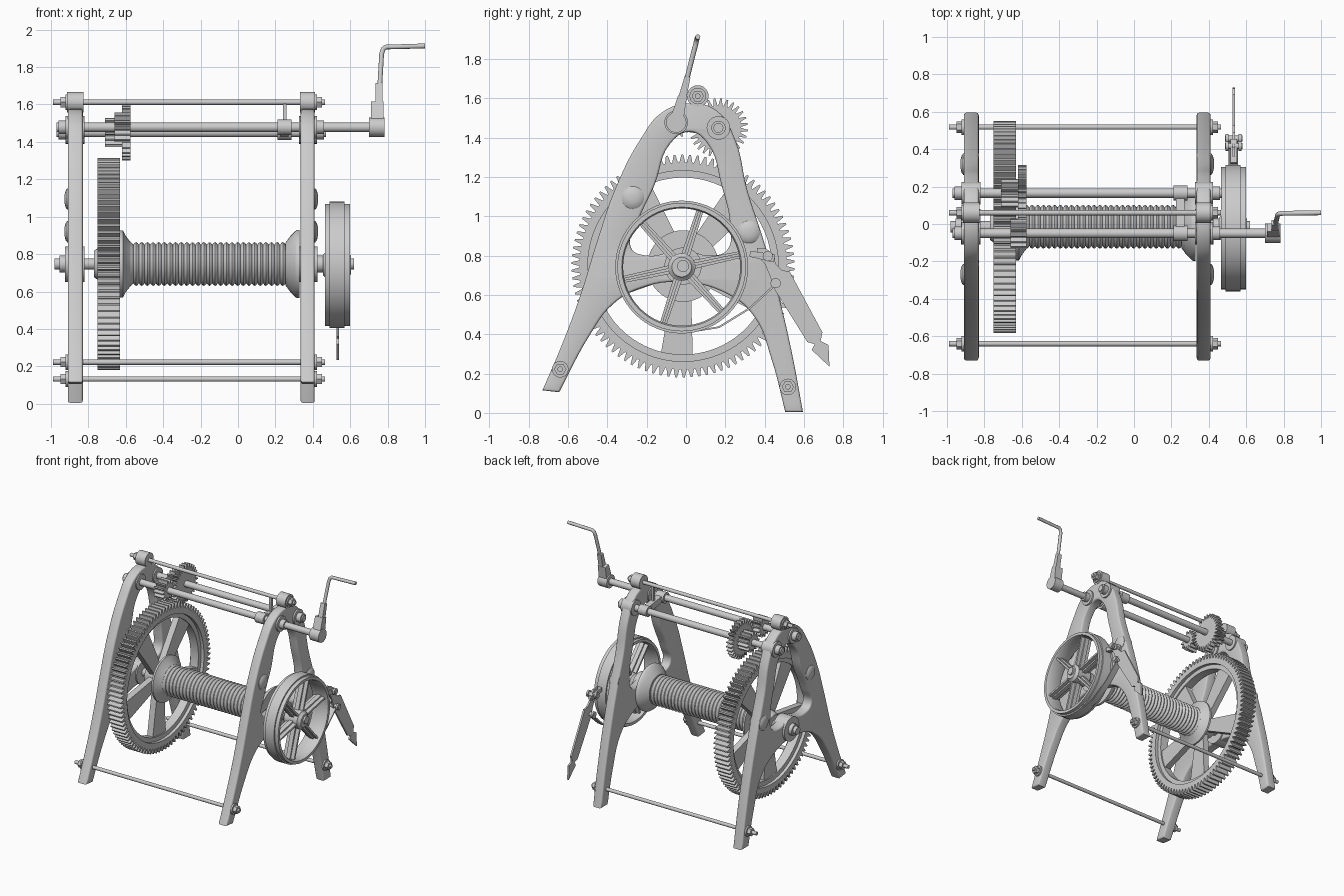
import bpy, bmesh
from math import sin, cos, pi, radians, hypot

if "Cube" in bpy.data.objects:
    bpy.data.objects.remove(bpy.data.objects["Cube"])

def link(name, data):
    ob = bpy.data.objects.new(name, data)
    bpy.context.collection.objects.link(ob)
    return ob

def lathe(name, prof, y, z, n=32, closed=False):
    """Spin (x, radius) points about an x-axis line through (y, z)."""
    bm = bmesh.new()
    rings = [[bm.verts.new((x, y + r*cos(2*pi*i/n), z + r*sin(2*pi*i/n))) for i in range(n)]
             for x, r in prof]
    pairs = list(zip(rings, rings[1:]))
    if closed:
        pairs.append((rings[-1], rings[0]))
    else:
        bm.faces.new(rings[0])
        bm.faces.new(rings[-1])
    for a, b in pairs:
        for i in range(n):
            j = (i + 1) % n
            bm.faces.new((a[i], a[j], b[j], b[i]))
    bmesh.ops.recalc_face_normals(bm, faces=bm.faces)
    me = bpy.data.meshes.new(name)
    bm.to_mesh(me)
    bm.free()
    return link(name, me)

def cyl(name, x0, x1, y, z, r, n=24):
    return lathe(name, [(x0, r), (x1, r)], y, z, n)

def plate(name, loops, x0, x1, bevel=0.0, smooth=False):
    """Extrude closed (y, z) outlines along x; inner loops become holes."""
    cu = bpy.data.curves.new(name, 'CURVE')
    cu.dimensions, cu.fill_mode = '2D', 'BOTH'
    cu.extrude = (x1 - x0)/2 - bevel
    cu.bevel_depth, cu.offset, cu.bevel_resolution = bevel, -bevel, 2
    for pts in loops:
        sp = cu.splines.new('BEZIER' if smooth else 'POLY')
        sp.use_cyclic_u = True
        if smooth:
            sp.resolution_u = 6
            sp.bezier_points.add(len(pts) - 1)
            for b, p in zip(sp.bezier_points, pts):
                b.co = (p[0], p[1], 0)
            for b, p in zip(sp.bezier_points, pts):
                b.handle_left_type = b.handle_right_type = 'VECTOR' if p[1] < 0.12 else 'AUTO'
        else:
            sp.points.add(len(pts) - 1)
            for b, p in zip(sp.points, pts):
                b.co = (p[0], p[1], 0, 1)
    ob = link(name, cu)
    ob.rotation_euler = (pi/2, 0, pi/2)
    ob.location.x = (x0 + x1)/2
    return ob

def bar(name, p, q, w0, w1, x0, x1):
    """Flat tapered bar between two (y, z) points."""
    d = hypot(q[0]-p[0], q[1]-p[1])
    ny, nz = -(q[1]-p[1])/d/2, (q[0]-p[0])/d/2
    return plate(name, [[(p[0]+ny*w0, p[1]+nz*w0), (q[0]+ny*w1, q[1]+nz*w1),
                         (q[0]-ny*w1, q[1]-nz*w1), (p[0]-ny*w0, p[1]-nz*w0)]], x0, x1)

def circle(y, z, r, n=64):
    return [(y + r*cos(2*pi*i/n), z + r*sin(2*pi*i/n)) for i in range(n)]

def teeth(y, z, root, tip, n):
    steps = ((0, root), (.2, root), (.48, tip), (.72, tip))
    return [(y + r*cos(2*pi*(i+f)/n), z + r*sin(2*pi*(i+f)/n)) for i in range(n) for f, r in steps]

def polar(y, z, r, deg):
    return (y + r*cos(radians(deg)), z + r*sin(radians(deg)))

AY, AZ = -0.015, 0.747           # main axle
CRANK, IDLER = (-0.05, 1.478), (0.165, 1.45)
TIES = {"top_tie_rod": (0.06, 1.612), "front_tie_rod": (-0.64, 0.222), "back_tie_rod": (0.518, 0.132)}

# side frames: arched legs with a curved web carrying the axle
outer = [(-.73, .115), (-.63, .35), (-.537, .60), (-.45, .88), (-.36, 1.14), (-.233, 1.39),
         (-.12, 1.53), (.02, 1.575), (.16, 1.535), (.25, 1.39), (.31, 1.14), (.40, .86),
         (.476, .58), (.54, .30), (.595, .005), (.505, .005), (.436, .27), (.35, .486),
         (.22, .60), (-.02, .665), (-.23, .635), (-.375, .55), (-.487, .40), (-.645, .105)]
hole = [(.02, 1.43), (-.08, 1.37), (-.16, 1.16), (-.25, .96), (-.28, .84), (-.20, .80),
        (-.02, .83), (.13, .80), (.21, .83), (.225, .95), (.18, 1.16), (.11, 1.37)]
for side, x0, x1, s in (("left", -.91, -.83, -1), ("right", .335, .41, 1)):
    plate(side + "_frame", [outer, hole], x0, x1, .012, True)
    xo, xi = (x1, x0) if s > 0 else (x0, x1)
    cyl(side + "_top_boss", x0 - .003, x1 + .003, *TIES["top_tie_rod"], .055)
    for nm, c in (("crank", CRANK), ("idler", IDLER)):
        cyl(f"{side}_{nm}_bearing", xi - s*.01, xo + s*.012, *c, .06)
        cyl(f"{side}_{nm}_collar", xo, xo + s*.05, *c, .036)
    cyl(side + "_axle_bearing", xi - s*.01, xo + s*.015, AY, AZ, .095)
    cyl(side + "_axle_collar", xo, xo + s*.045, AY, AZ, .045)
    for i, c in enumerate(((-.27, 1.095), (.32, .92))):
        lathe(f"{side}_leg_boss_{i}", [(xi, .057), (xo + s*.003, .057), (xo + s*.012, .045),
                                       (xo + s*.018, .02)], *c, 24)
    # washers and hex nuts on the tie rods
    for nm, c in TIES.items():
        cyl(f"{side}_{nm}_washer", xo, xo + s*.012, *c, .042)
        cyl(f"{side}_{nm}_nut", xo + s*.01, xo + s*.04, *c, .031, 6)
for nm, c in TIES.items():
    cyl(nm, -.99, .465, *c, .014, 16)

# shafts
cyl("main_axle", -.98, .62, AY, AZ, .03)
cyl("crank_shaft", -.97, .78, *CRANK, .025)
cyl("idler_shaft", -.97, .47, *IDLER, .025)

# rope drum with end flanges
N, X0, X1 = 29, -.59, .285
w = (X1 - X0)/N
lathe("rope_drum", [(X0 + w*(i + f/4), .103 + .014*sin(pi*f/4)) for i in range(N) for f in range(4)]
      + [(X1, .103)], AY, AZ, 40)
lathe("left_drum_flange", [(-.63, .18), (-.615, .18), (-.60, .15), (-.575, .118)], AY, AZ, 40)
lathe("right_drum_flange", [(.255, .115), (.28, .15), (.305, .175), (.315, .182), (.33, .182)], AY, AZ, 40)

# main gear: toothed rim, inner lip, five flared spokes, hub
plate("main_gear_rim", [teeth(AY, AZ, .527, .567, 90), circle(AY, AZ, .485, 90)], -.75, -.63)
lathe("main_gear_lip", [(-.725, .49), (-.655, .49), (-.655, .45), (-.725, .45)], AY, AZ, 90, True)
for k in range(5):
    a = -94 + 72*k
    bar(f"main_gear_spoke_{k}", polar(AY, AZ, .08, a), polar(AY, AZ, .465, a), .09, .165, -.715, -.665)
lathe("main_gear_hub", [(-.77, .07), (-.75, .085), (-.63, .11), (-.62, .11)], AY, AZ)

# small gears
plate("idler_gear", [teeth(*IDLER, .115, .15, 28)], -.62, -.575)
plate("idler_pinion", [teeth(*IDLER, .052, .077, 13)], -.71, -.62)
plate("crank_pinion", [teeth(*CRANK, .052, .079, 13)], -.66, -.575)

# shaft latch hanging from the top tie rod
cyl("latch_crank_collar", .21, .285, *CRANK, .042)
cyl("latch_idler_collar", .21, .285, *IDLER, .04)
bar("latch_link", CRANK, IDLER, .05, .05, .225, .27)
bar("latch_post", (.055, 1.46), (.06, 1.61), .02, .02, .24, .26)

# brake wheel, with the strap standing slightly proud of the rim
WY, WZ = -.022, .742
lathe("brake_wheel_rim", [(.465, .327), (.60, .327), (.60, .305), (.585, .298), (.48, .298), (.465, .305)],
      WY, WZ, 64, True)
lathe("brake_strap", [(.49, .338), (.57, .338), (.57, .32), (.49, .32)], WY, WZ, 64, True)
for k in range(6):
    a = 72 + 60*k
    p, q = polar(WY, WZ, .05, a), polar(WY, WZ, .31, a)
    bar(f"brake_wheel_spoke_{k}", p, q, .045, .034, .515, .55)
    bar(f"brake_wheel_spoke_rib_{k}", p, q, .016, .014, .485, .58)
lathe("brake_wheel_hub", [(.455, .055), (.47, .07), (.585, .07), (.595, .055), (.605, .05)], WY, WZ)

# brake lever, links and pins
plate("strap_tail", [[(.02, .408), (.17, .432), (.325, .527), (.46, .65),
                      (.452, .658), (.32, .535), (.165, .44), (.02, .416)]], .505, .555)
bar("upper_link", (.325, .81), (.45, .785), .03, .04, .515, .55)
plate("brake_lever", [[(.36, .84), (.41, .835), (.45, .80), (.455, .76), (.49, .725), (.527, .72),
                       (.694, .41), (.685, .365), (.725, .345), (.73, .235), (.64, .32),
                       (.655, .35), (.618, .36), (.44, .645), (.43, .69), (.40, .76), (.36, .80)]], .526, .54)
for nm, c in (("upper", (.416, .797)), ("lower", (.456, .66))):
    cyl(nm + "_lever_pin", .487, .58, *c, .016, 16)
    for i, x in enumerate((.49, .56)):
        cyl(f"{nm}_pin_collar_{i}", x, x + .015, *c, .026, 16)

# hand crank: hub, stepped arm, bent handle rod
cyl("crank_hub", .70, .782, *CRANK, .052)
bar("crank_lower_arm", CRANK, (-.018, 1.61), .07, .045, .71, .778)
bar("crank_upper_arm", (-.022, 1.59), (.008, 1.71), .042, .03, .735, .772)
cu = bpy.data.curves.new("crank_handle", 'CURVE')
cu.dimensions, cu.bevel_depth, cu.use_fill_caps = '3D', .013, True
sp = cu.splines.new('POLY')
path = [(.755, -.008, 1.65), (.768, .048, 1.87), (.775, .054, 1.895), (.79, .057, 1.907), (1.0, .06, 1.913)]
sp.points.add(len(path) - 1)
for b, p in zip(sp.points, path):
    b.co = (*p, 1)
link("crank_handle", cu)

# turn everything into welded meshes with smooth curves and sharp edges
bpy.ops.object.select_all(action='SELECT')
bpy.context.view_layer.objects.active = bpy.data.objects["crank_handle"]
bpy.ops.object.convert(target='MESH')
for ob in bpy.data.objects:
    bm = bmesh.new()
    bm.from_mesh(ob.data)
    bmesh.ops.remove_doubles(bm, verts=bm.verts, dist=1e-5)
    bmesh.ops.recalc_face_normals(bm, faces=bm.faces)
    bm.to_mesh(ob.data)
    bm.free()
bpy.ops.object.select_all(action='SELECT')
bpy.ops.object.shade_smooth_by_angle(angle=radians(35))
